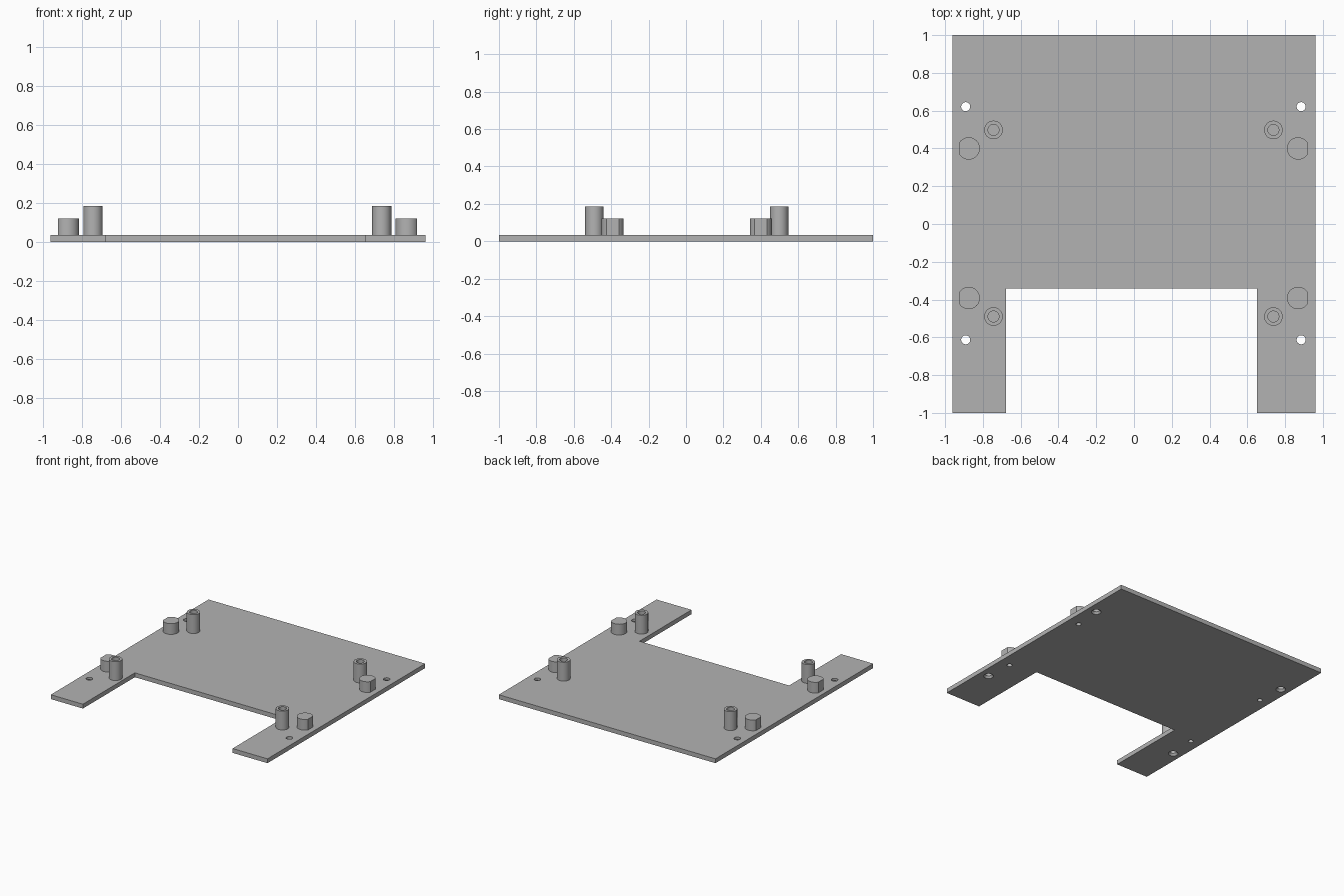
import bpy, bmesh, math

if "Cube" in bpy.data.objects:
    bpy.data.objects.remove(bpy.data.objects["Cube"], do_unlink=True)

PLATE = 0.035                  # plate thickness
OX, OY = -0.003, 0.004         # centre of the hole pattern
SIDES = 48

grey = bpy.data.materials.new("plain_grey")
grey.use_nodes = True
grey.diffuse_color = (0.45, 0.45, 0.45, 1)
grey.node_tree.nodes["Principled BSDF"].inputs["Base Color"].default_value = (0.45, 0.45, 0.45, 1)


def add_object(name, bm):
    bmesh.ops.recalc_face_normals(bm, faces=bm.faces)
    mesh = bpy.data.meshes.new(name)
    bm.to_mesh(mesh)
    bm.free()
    mesh.materials.append(grey)
    obj = bpy.data.objects.new(name, mesh)
    bpy.context.collection.objects.link(obj)
    return obj


def prism(name, outline, z0, z1):
    """Extrude a closed outline upwards."""
    bm = bmesh.new()
    face = bm.faces.new([bm.verts.new((x, y, z0)) for x, y in outline])
    top = bmesh.ops.extrude_face_region(bm, geom=[face])["geom"]
    for v in top:
        if isinstance(v, bmesh.types.BMVert):
            v.co.z = z1
    return add_object(name, bm)


def lathe(name, profile, x, y):
    """Turn a (radius, height) profile around a vertical axis."""
    bm = bmesh.new()
    verts = [bm.verts.new((x + r, y, z)) for r, z in profile]
    edges = [bm.edges.new(pair) for pair in zip(verts, verts[1:])]
    bmesh.ops.spin(bm, geom=verts + edges, cent=(x, y, 0), axis=(0, 0, 1),
                   angle=math.tau, steps=SIDES, use_merge=True)
    bmesh.ops.remove_doubles(bm, verts=bm.verts, dist=0.0001)
    return add_object(name, bm)


def activate(obj):
    bpy.ops.object.select_all(action="DESELECT")
    obj.select_set(True)
    bpy.context.view_layer.objects.active = obj


def cut(obj, cutter):
    mod = obj.modifiers.new("hole", "BOOLEAN")
    mod.operation = "DIFFERENCE"
    mod.solver = "EXACT"
    mod.object = cutter
    activate(obj)
    bpy.ops.object.modifier_apply(modifier=mod.name)


# U-shaped base plate with the front notch
plate = prism("base_plate", [(-0.962, -1), (-0.677, -1), (-0.677, -0.341), (0.652, -0.341),
                             (0.652, -1), (0.962, -1), (0.962, 1), (-0.962, 1)], 0, PLATE)
parts = [plate]
cutters = []

for side, sx in (("left", 1), ("right", -1)):
    for end, sy in (("front", -1), ("back", 1)):
        tag = f"{end}_{side}"

        # Through hole, countersunk from below
        hole = lathe("screw_hole_cutter", [(0, -0.02), (0.036, -0.02), (0.036, 0),
                                           (0.024, 0.016), (0.024, 0.08), (0, 0.08)],
                     OX + sx * 0.888, OY + sy * 0.617)
        cut(plate, hole)

        # Hollow standoff
        parts.append(lathe(f"standoff_{tag}", [(0.049, PLATE), (0.049, 0.186),
                                               (0.029, 0.186), (0.029, PLATE)],
                           OX + sx * 0.741, OY + sy * 0.494))

        # Round peg with a flat on its outer side
        px, py, r, flat = OX + sx * 0.872, OY + sy * 0.396, 0.059, 0.049
        a = math.acos(flat / r)
        arc = [a + (math.tau - 2 * a) * i / SIDES for i in range(SIDES + 1)]
        peg = prism(f"flat_sided_peg_{tag}",
                    [(px + sx * r * math.cos(t), py + r * math.sin(t)) for t in arc],
                    PLATE, 0.121)

        # Blind hole from below into the peg
        bore = lathe("peg_bore_cutter", [(0, -0.02), (0.019, -0.02), (0.019, 0.1), (0, 0.1)],
                     px, py)
        cut(plate, bore)
        cut(peg, bore)
        parts.append(peg)
        cutters += [hole, bore]

for c in cutters:
    bpy.data.objects.remove(c, do_unlink=True)

for p in parts:
    activate(p)
    bpy.ops.object.shade_smooth_by_angle(angle=math.radians(30))
